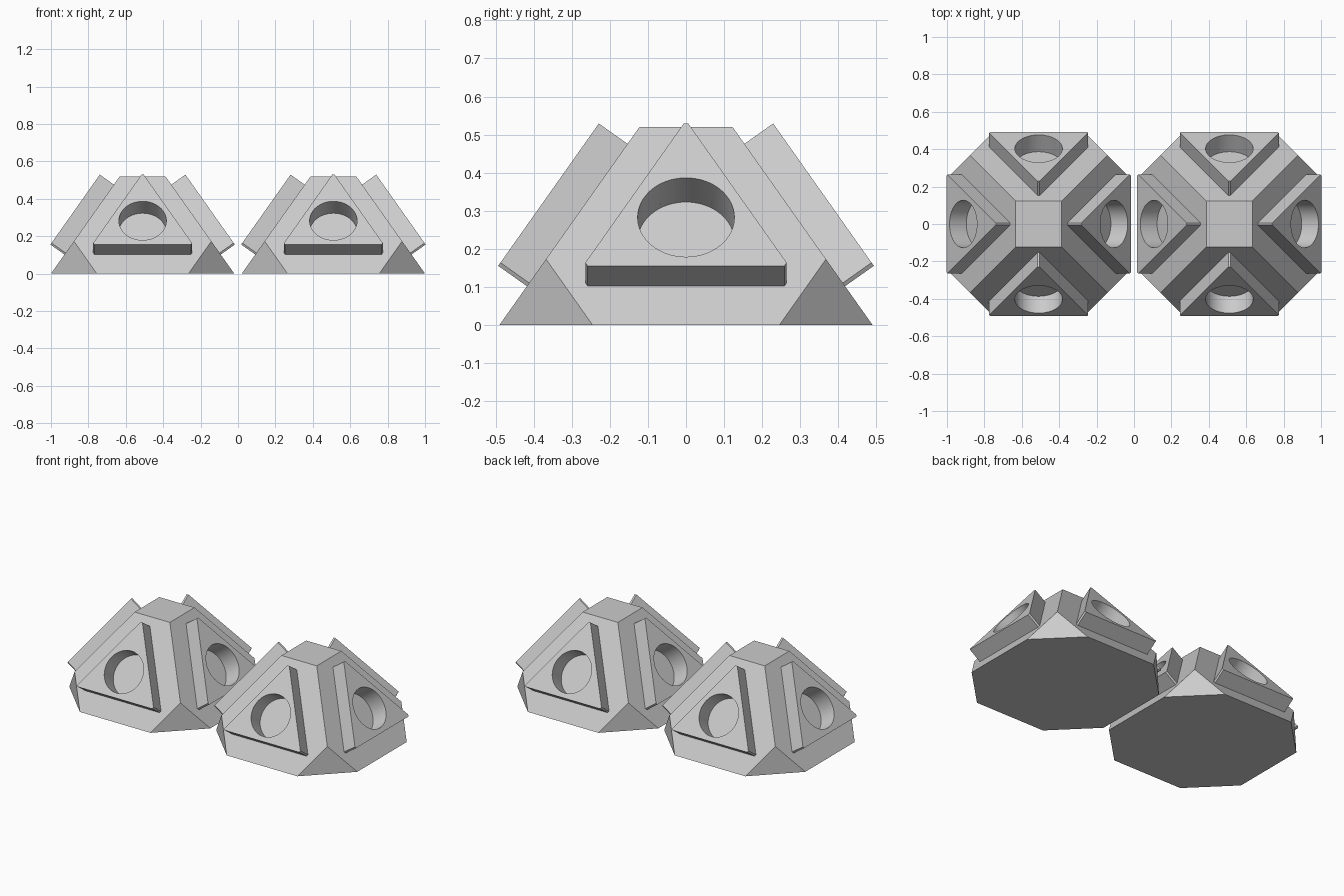
import bpy, bmesh
from math import radians, sin, cos, pi, sqrt
from mathutils import Matrix, Vector

cube = bpy.data.objects.get("Cube")
if cube:
    bpy.data.objects.remove(cube, do_unlink=True)

A = 0.49             # half width of the base
H = A * sqrt(2)      # height of the untruncated pyramid
CENTRE = 0.51        # distance of each block from the middle
PLATE = 0.095        # plate thickness
HOLE_R, HOLE_DEPTH = 0.127, 0.11

grey = bpy.data.materials.new("light_grey")
grey.use_nodes = True
colour = (0.6, 0.6, 0.6, 1)
grey.diffuse_color = colour
grey.node_tree.nodes["Principled BSDF"].inputs["Base Color"].default_value = colour


def make_object(name, bm, x):
    bmesh.ops.recalc_face_normals(bm, faces=bm.faces[:])
    mesh = bpy.data.meshes.new(name)
    bm.to_mesh(mesh)
    bm.free()
    mesh.materials.append(grey)
    obj = bpy.data.objects.new(name, mesh)
    obj.location.x = x
    bpy.context.collection.objects.link(obj)
    return obj


def prism(bm, outline, top, bottom, matrix):
    """Closed prism from a 2D outline, placed by the matrix."""
    rings = [[bm.verts.new(matrix @ Vector((u, v, w))) for u, v in outline]
             for w in (bottom, top)]
    bm.faces.new(rings[0][::-1])
    bm.faces.new(rings[1])
    n = len(outline)
    for i in range(n):
        j = (i + 1) % n
        bm.faces.new((rings[0][i], rings[0][j], rings[1][j], rings[1][i]))


# Frames on the outer surface of the four sloping sides
s, c = sqrt(2 / 3), sqrt(1 / 3)
side = Matrix(((1, 0, 0, 0), (0, c, -s, -0.403), (0, s, c, 0.283), (0, 0, 0, 1)))
frames = [Matrix.Rotation(radians(90 * i), 4, "Z") @ side for i in range(4)]

# Triangle with slightly clipped corners, and the round hole outline
corners = [Vector((cos(a), sin(a))) * 0.312
           for a in (pi / 2 + i * 2 * pi / 3 for i in range(3))]
triangle = []
for i, p in enumerate(corners):
    for q in (corners[i - 1], corners[(i + 1) % 3]):
        triangle.append(p + (q - p).normalized() * 0.012)
circle = [(HOLE_R * cos(2 * pi * i / 64), HOLE_R * sin(2 * pi * i / 64))
          for i in range(64)]


def body_mesh():
    """Half of an octahedron with all its corners cut off."""
    bm = bmesh.new()
    for sx in (-1, 1):
        for sy in (-1, 1):
            for x, y, z in ((A / 4, A / 4, H * 0.75), (A * 0.75, A * 0.75, H / 4),
                            (A, A / 2, 0), (A / 2, A, 0)):
                bm.verts.new((sx * x, sy * y, z))
    bmesh.ops.convex_hull(bm, input=bm.verts[:])
    bmesh.ops.dissolve_limit(bm, angle_limit=radians(1),
                             verts=bm.verts[:], edges=bm.edges[:])
    return bm


def prisms(outline, top, bottom):
    bm = bmesh.new()
    for frame in frames:
        prism(bm, outline, top, bottom, frame)
    return bm


for label, x in (("right", -CENTRE), ("left", CENTRE)):
    body = make_object(label + "_body", body_mesh(), x)
    plates = make_object(label + "_triangle_plates", prisms(triangle, 0, -PLATE), x)
    cutter = make_object("hole_cutter", prisms(circle, 0.05, -HOLE_DEPTH), x)
    cutter.hide_render = True
    # Cut the round recesses, then drop the cutter
    for obj in (body, plates):
        mod = obj.modifiers.new("holes", "BOOLEAN")
        mod.operation = "DIFFERENCE"
        mod.solver = "EXACT"
        mod.object = cutter
        bpy.context.view_layer.update()
        graph = bpy.context.evaluated_depsgraph_get()
        cut = bpy.data.meshes.new_from_object(obj.evaluated_get(graph))
        obj.modifiers.clear()
        obj.data = cut
    bpy.data.objects.remove(cutter, do_unlink=True)
    # Smooth the hole walls, keep the edges sharp
    bpy.ops.object.select_all(action="DESELECT")
    for obj in (body, plates):
        obj.select_set(True)
        bpy.context.view_layer.objects.active = obj
    bpy.ops.object.shade_smooth_by_angle(angle=radians(25))
